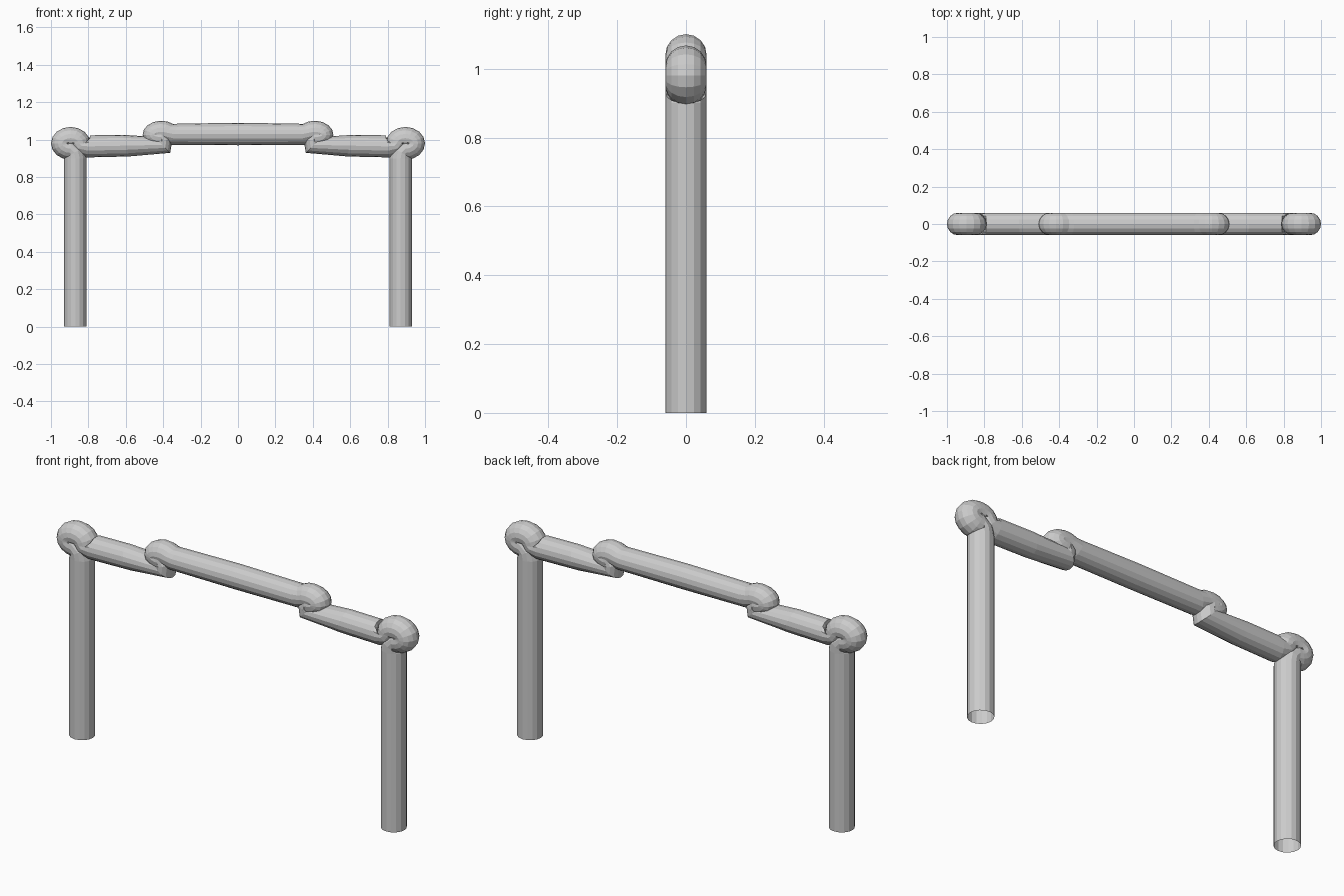
import bpy, bmesh
from math import sin, cos, radians, pi

if "Cube" in bpy.data.objects:
    bpy.data.objects.remove(bpy.data.objects["Cube"])

R, SIDES = 0.06, 16


def loop(cx, cz, a, b, start, end, n):
    """Clockwise elliptical curl; every station is (x, z, tangent angle)."""
    out = []
    for i in range(n + 1):
        t = start + (end - start) * i / n
        k = radians(t + 90)
        out.append((cx + a * cos(k), cz + b * sin(k), t))
    return out


# Left half of the path: leg, corner curl, side bar, small curl, half of middle bar
half = [(-0.87, 0, 90), (-0.87, 0.9, 90), (-0.875, 0.93, 120)]
half += loop(-0.895, 0.98, 0.045, 0.028, 180, -90, 12)
half += [(-0.835, 0.967, -50), (-0.80, 0.964, -10), (-0.60, 0.968, 15),
         (-0.405, 0.972, 45), (-0.405, 0.99, 110)]
half += loop(-0.41, 1.027, 0.04, 0.014, 180, -40, 10)
half += [(-0.34, 1.029, -20)]

# Mirrored right half
path = half + [(0, 1.03, 0)] + [(-x, z, -t) for x, z, t in reversed(half)]

# Sweep an open-ended round tube along the path
bm = bmesh.new()
rings = []
for x, z, t in path:
    t = radians(t)
    ring = []
    for j in range(SIDES):
        k = 2 * pi * j / SIDES
        u = R * cos(k)
        ring.append(bm.verts.new((x - sin(t) * u, R * sin(k), z + cos(t) * u)))
    rings.append(ring)
for p, q in zip(rings, rings[1:]):
    for j in range(SIDES):
        n = (j + 1) % SIDES
        bm.faces.new((p[j], p[n], q[n], q[j]))
bmesh.ops.recalc_face_normals(bm, faces=bm.faces)
mesh = bpy.data.meshes.new("bent_tube_handle")
bm.to_mesh(mesh)
bm.free()
handle = bpy.data.objects.new("bent_tube_handle", mesh)
bpy.context.collection.objects.link(handle)
